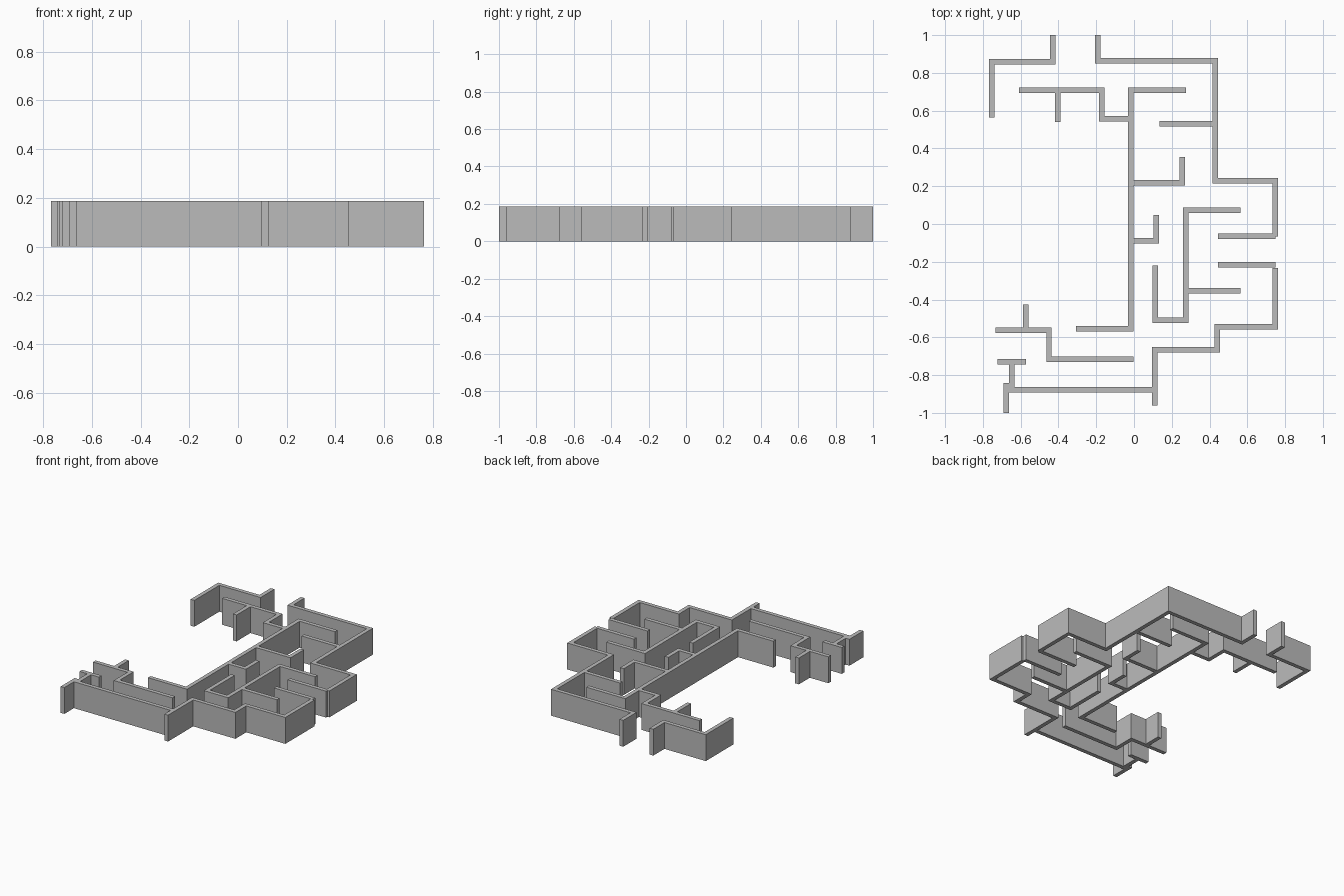
import bpy
import bmesh
from mathutils import Vector

HEIGHT = 0.187
HALF = 0.0145  # half of the wall thickness

cube = bpy.data.objects.get("Cube")
if cube:
    bpy.data.objects.remove(cube, do_unlink=True)

# One plain grey for every wall
grey = bpy.data.materials.new("wall grey")
grey.use_nodes = True
colour = (0.5, 0.5, 0.5, 1.0)
grey.diffuse_color = colour
shader = next(n for n in grey.node_tree.nodes if n.type == "BSDF_PRINCIPLED")
shader.inputs["Base Color"].default_value = colour
shader.inputs["Roughness"].default_value = 0.8


def corner_points(start, axis, stops):
    """Turn a start and alternating x / y stops into a right-angled path."""
    path = [Vector(start)]
    index = "xy".index(axis)
    for stop in stops:
        point = path[-1].copy()
        point[index] = stop
        path.append(point)
        index = 1 - index
    return path


def wall(name, start, axis, *stops):
    """Build one upright wall run with mitred corners and square ends."""
    path = corner_points(start, axis, stops)
    directions = [(b - a).normalized() for a, b in zip(path, path[1:])]
    normals = [Vector((-d.y, d.x)) for d in directions]
    mesh = bmesh.new()
    rings = []
    for i, point in enumerate(path):
        # At a right-angled corner the mitre is the sum of both normals
        before = normals[max(i - 1, 0)]
        after = normals[min(i, len(normals) - 1)]
        at_end = i in (0, len(path) - 1)
        offset = (after if at_end else before + after) * HALF
        left, right = point + offset, point - offset
        rings.append([
            mesh.verts.new((left.x, left.y, 0)),
            mesh.verts.new((right.x, right.y, 0)),
            mesh.verts.new((right.x, right.y, HEIGHT)),
            mesh.verts.new((left.x, left.y, HEIGHT)),
        ])
    for first, second in zip(rings, rings[1:]):
        for k in range(4):
            n = (k + 1) % 4
            mesh.faces.new((first[k], first[n], second[n], second[k]))
    mesh.faces.new(rings[0])
    mesh.faces.new(rings[-1])
    bmesh.ops.recalc_face_normals(mesh, faces=mesh.faces)
    data = bpy.data.meshes.new(name)
    mesh.to_mesh(data)
    mesh.free()
    data.materials.append(grey)
    bpy.context.collection.objects.link(bpy.data.objects.new(name, data))


# Outer walls at the back
wall("back_right_outer_wall", (-.753, .565), "y", .86, -.429, 1)
wall("back_left_outer_wall", (-.193, 1), "y", .864, .43, .228, .748, -.066)
wall("back_left_room_divider", (.136, .532), "x", .43 - HALF)

# Side doorway, with walls returning inward on both sides
wall("doorway_back_return", (.445, -.066), "x", .748)
wall("doorway_front_return", (.445, -.217), "x", .748)

# Outer walls at the front
wall("front_left_outer_wall", (.748, -.233), "y", -.544, .441, -.665, .11, -.962)
wall("front_outer_wall", (.11 - HALF, -.878), "x", -.648, -.728 - HALF)
wall("front_right_cross_wall", (-.723, -.728), "x", -.572)
wall("front_right_corner_stub", (-.677, -.843), "y", -1)

# Long central wall and the rooms hung on it
wall("central_wall", (.276, .708), "x", -.016, -.554, -.308)
wall("central_back_branch", (-.016 + HALF, .219), "x", .255, .354)
wall("central_front_branch", (-.016 + HALF, -.088), "x", .119, .048)

# Inner walls behind the back right entrance
wall("back_inner_wall", (-.61, .708), "x", -.17, .556, -.016 - HALF)
wall("back_inner_stub", (-.403, .708 - HALF), "y", .539)

# Inner room walls on the left side
wall("left_inner_wall", (.564, .073), "x", .275, -.509, .113, -.219)
wall("left_inner_branch", (.275 + HALF, -.354), "x", .564)

# Inner walls behind the front wall
wall("front_inner_wall", (-.734, -.562), "x", -.45, -.715, -.003)
wall("front_inner_stub", (-.574, -.562 + HALF), "y", -.425)
